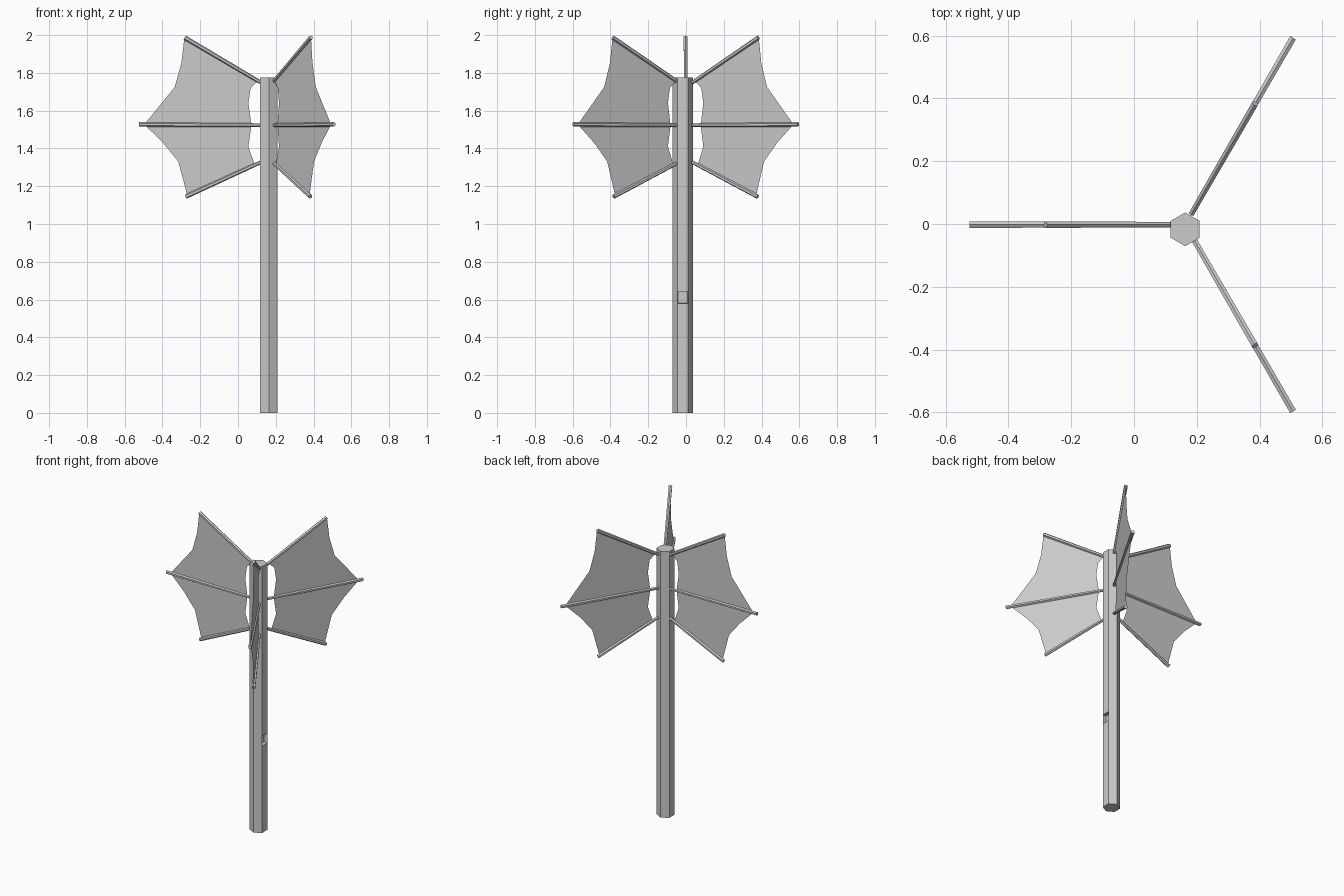
import bpy, bmesh, math
from mathutils import Vector, Matrix

if "Cube" in bpy.data.objects:
    bpy.data.objects.remove(bpy.data.objects["Cube"])

HUB = Vector((0.163, -0.002, 0))


def finish(name, bm):
    me = bpy.data.meshes.new(name)
    bm.to_mesh(me)
    bm.free()
    ob = bpy.data.objects.new(name, me)
    bpy.context.collection.objects.link(ob)
    return ob


# Hexagonal post with a shallow slot in its +x face
bm = bmesh.new()
ring = [bm.verts.new((0.163 + 0.0535 * math.cos(math.radians(30 + 60 * i)),
                      -0.017 + 0.0535 * math.sin(math.radians(30 + 60 * i)), 0))
        for i in range(6)]
base = bm.faces.new(ring)
top = bmesh.ops.extrude_face_region(bm, geom=[base], use_keep_orig=True)
bmesh.ops.translate(bm, vec=(0, 0, 1.775),
                    verts=[v for v in top["geom"] if isinstance(v, bmesh.types.BMVert)])
for z in (0.58, 0.643):
    bmesh.ops.bisect_plane(bm, geom=bm.verts[:] + bm.edges[:] + bm.faces[:],
                           plane_co=(0, 0, z), plane_no=(0, 0, 1))
bmesh.ops.recalc_face_normals(bm, faces=bm.faces[:])
slot = [f for f in bm.faces if f.normal.x > 0.9 and 0.58 < f.calc_center_median().z < 0.643]
bmesh.ops.inset_individual(bm, faces=slot, thickness=0.001)
bmesh.ops.translate(bm, vec=(-0.025, 0, 0), verts=list({v for f in slot for v in f.verts}))
finish("post", bm)

# Fan layout as (distance from hub, height)
ribs = {"upper": ((0.040, 1.748), (0.445, 1.987)),
        "middle": ((0.040, 1.523), (0.687, 1.527)),
        "lower": ((0.040, 1.328), (0.440, 1.145))}
upper_web = [(0.06, 1.755), (0.447, 1.985), (0.463, 1.85), (0.498, 1.725),
             (0.659, 1.527), (0.092, 1.523), (0.108, 1.64), (0.096, 1.72)]
lower_web = [(0.092, 1.523), (0.659, 1.527), (0.560, 1.43), (0.479, 1.33),
             (0.431, 1.15), (0.075, 1.315), (0.108, 1.41)]

for n, angle in enumerate((180, 60, -60), 1):
    spin = Matrix.Translation(HUB) @ Matrix.Rotation(math.radians(angle), 4, 'Z')

    # Ribs, slightly thicker at the tip
    for part, (a, b) in ribs.items():
        p, q = (spin @ Vector((r, 0, z)) for r, z in (a, b))
        d = q - p
        bm = bmesh.new()
        bmesh.ops.create_cone(bm, cap_ends=True, segments=6, radius1=0.010,
                              radius2=0.012, depth=d.length,
                              matrix=Matrix.Translation((p + q) / 2)
                              @ d.to_track_quat('Z', 'Y').to_matrix().to_4x4())
        finish(f"{part}_rib_{n}", bm)

    # Thin scalloped web stretched between the ribs
    bm = bmesh.new()
    for outline in (upper_web, lower_web):
        bm.faces.new([bm.verts.new(spin @ Vector((r, 0, z))) for r, z in outline])
    bmesh.ops.remove_doubles(bm, verts=bm.verts[:], dist=0.0005)
    finish(f"web_{n}", bm)
